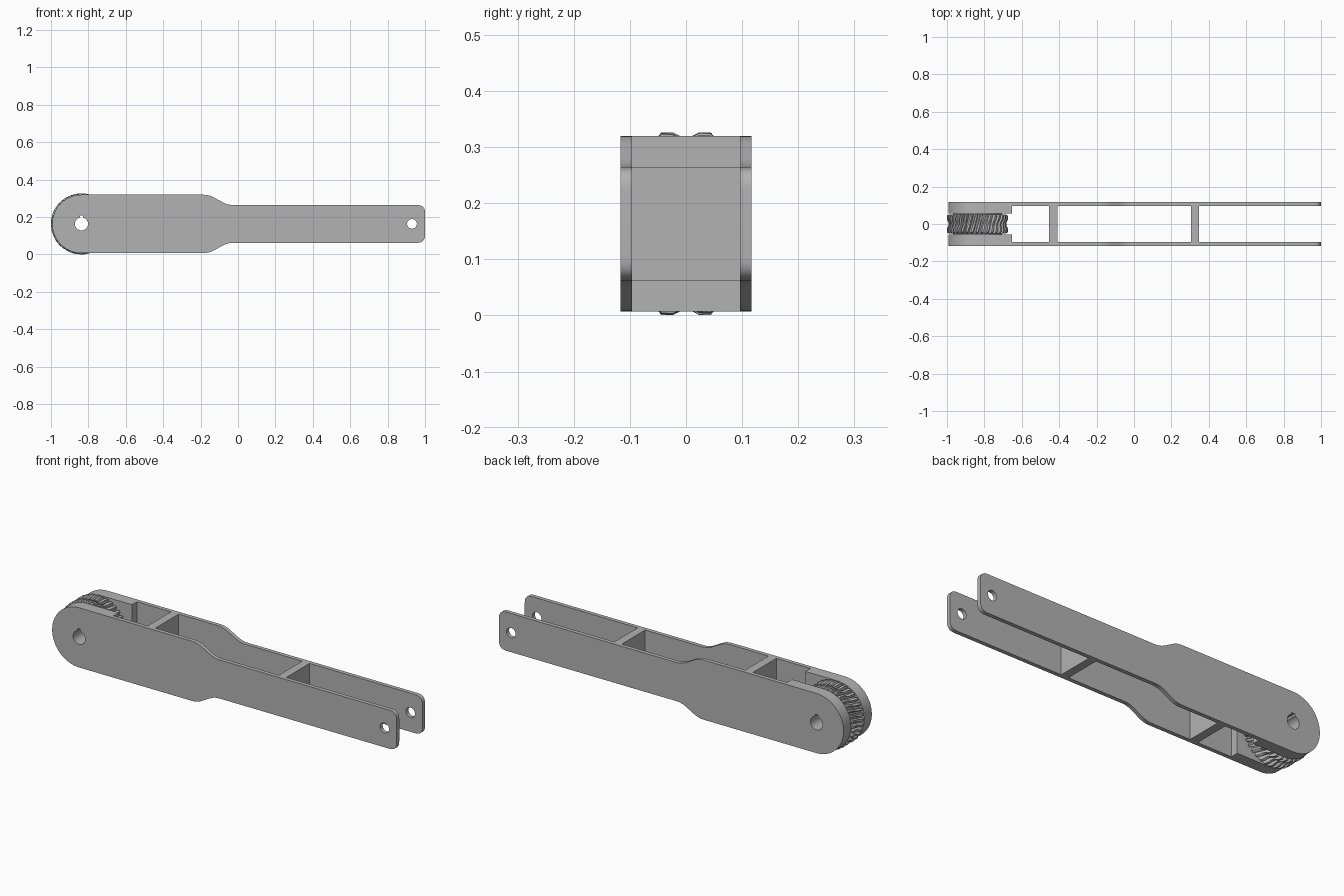
import bpy, bmesh
from math import sin, cos, pi, radians
from mathutils import Vector

cube = bpy.data.objects.get("Cube")
if cube:
    bpy.data.objects.remove(cube)

grey = bpy.data.materials.new("plain grey")
grey.use_nodes = True
GREY = (0.45, 0.45, 0.45, 1)
grey.diffuse_color = GREY
grey.node_tree.nodes["Principled BSDF"].inputs["Base Color"].default_value = GREY

MID = 0.1635                       # height of the arm's centre line
PIVOT = -0.837                     # x of the gear axle
ROUND, HALF_NARROW = 0.156, 0.101  # half heights of the wide and narrow parts


def arc(cx, cz, r, start, end, steps):
    angles = [radians(start + (end - start) * i / steps) for i in range(steps + 1)]
    return [(cx + r * cos(a), cz + r * sin(a)) for a in angles]


def fillet(before, corner, after, size, steps=6):
    """Round a corner with a quadratic arc."""
    p, c, n = Vector(before), Vector(corner), Vector(after)
    a, b = c + (p - c).normalized() * size, c + (n - c).normalized() * size
    return [tuple(a.lerp(c, i / steps).lerp(c.lerp(b, i / steps), i / steps))
            for i in range(steps + 1)]


def finish(obj):
    bpy.ops.object.select_all(action='DESELECT')
    obj.select_set(True)
    bpy.context.view_layer.objects.active = obj
    if obj.type == 'CURVE':
        bpy.ops.object.convert(target='MESH')
    bm = bmesh.new()
    bm.from_mesh(obj.data)
    bmesh.ops.remove_doubles(bm, verts=bm.verts, dist=0.0001)
    bmesh.ops.recalc_face_normals(bm, faces=bm.faces)
    bm.to_mesh(obj.data)
    bm.free()
    obj.data.materials.clear()
    obj.data.materials.append(grey)
    bpy.ops.object.shade_smooth_by_angle(angle=radians(30))


def slab(name, outlines, y_min, y_max):
    """Extrude x-z outlines along y; inner outlines become holes."""
    curve = bpy.data.curves.new(name, 'CURVE')
    curve.dimensions, curve.fill_mode = '2D', 'BOTH'
    curve.extrude = (y_max - y_min) / 2
    for points in outlines:
        spline = curve.splines.new('POLY')
        spline.points.add(len(points) - 1)
        for target, (x, z) in zip(spline.points, points):
            target.co = (x, z, 0, 1)
        spline.use_cyclic_u = True
    obj = bpy.data.objects.new(name, curve)
    bpy.context.collection.objects.link(obj)
    obj.rotation_euler.x = pi / 2
    obj.location.y = (y_min + y_max) / 2
    finish(obj)


# Outlines shared by the parts
bore = arc(PIVOT, MID, 0.035, 105, 435, 40)
bore += [(PIVOT + 0.009, MID + 0.045), (PIVOT - 0.009, MID + 0.045)]
pin_hole = arc(0.93, MID, 0.026, 0, 352.5, 47)
nose = arc(PIVOT, MID, ROUND, 90, 270, 48)

wide, neck = (-0.155, -ROUND), (-0.055, -HALF_NARROW)
tip, end = (1, -HALF_NARROW), (1, 0)
lower = (fillet((PIVOT, -ROUND), wide, neck, 0.03) + fillet(wide, neck, tip, 0.03)
         + fillet(neck, tip, end, 0.042, 10))
upper = [(x, MID - z) for x, z in reversed(lower)]
plate = nose + [(x, MID + z) for x, z in lower] + upper
boss = nose + [(-0.652, MID - ROUND), (-0.652, MID + ROUND)]

# Side plates and the thick cheeks beside the gear
for side, sign in (("left", 1), ("right", -1)):
    label = "back" if sign > 0 else "front"
    slab(label + "_side_plate", [plate, bore, pin_hole], *sorted((sign * 0.096, sign * 0.117)))
    slab(label + "_gear_cheek", [boss, bore], *sorted((sign * 0.055, sign * 0.096)))


# Cross ribs between the plates
def rib(name, x_min, x_max, half):
    slab(name, [[(x_min, MID - half), (x_max, MID - half),
                 (x_max, MID + half), (x_min, MID + half)]], -0.096, 0.096)


rib("wide_cross_rib", -0.455, -0.41, ROUND)
rib("narrow_cross_rib", 0.304, 0.347, HALF_NARROW)

# Gear hub
slab("gear_hub", [arc(PIVOT, MID, 0.132, 0, 355, 71), bore], -0.055, 0.055)

# Throated gear ring with slanted teeth
TEETH = 36
PITCH = 2 * pi / TEETH
STATIONS = [(-0.05, 0.155), (-0.044, 0.163), (-0.024, 0.163), (-0.01, 0.156), (0, 0.154),
            (0.01, 0.156), (0.024, 0.163), (0.044, 0.163), (0.05, 0.155)]
bm = bmesh.new()
rows = []
for y, crown in [(-0.05, 0.12)] + STATIONS + [(0.05, 0.12)]:
    root = min(crown, 0.143)
    row = []
    for tooth in range(TEETH):
        for share, radius in ((0, root), (0.3, root), (0.45, crown), (0.85, crown)):
            a = (tooth + share) * PITCH - y * 10 * PITCH
            row.append(bm.verts.new((PIVOT + radius * cos(a), y, MID + radius * sin(a))))
    rows.append(row)
for first, second in zip(rows, rows[1:]):
    for i in range(len(first)):
        j = (i + 1) % len(first)
        bm.faces.new((first[i], first[j], second[j], second[i]))
mesh = bpy.data.meshes.new("gear_teeth")
bm.to_mesh(mesh)
bm.free()
ring = bpy.data.objects.new("gear_teeth", mesh)
bpy.context.collection.objects.link(ring)
finish(ring)
